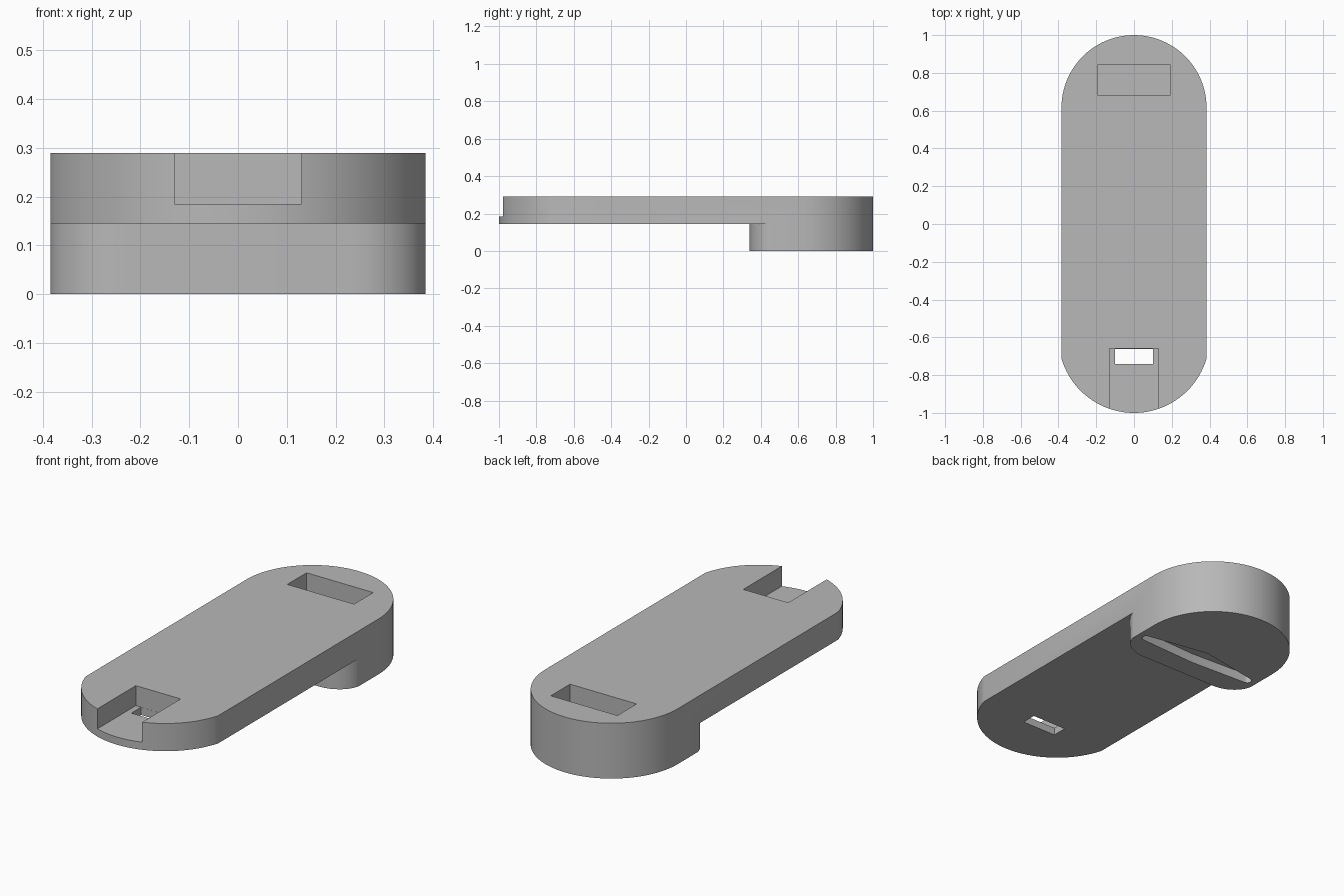
import bpy, bmesh
from math import sin, cos, pi, radians, asin

cube = bpy.data.objects.get("Cube")
if cube:
    bpy.data.objects.remove(cube, do_unlink=True)

grey = bpy.data.materials.new("matte_grey")
grey.use_nodes = True
colour = (0.48, 0.48, 0.48, 1)
grey.diffuse_color = colour
grey.node_tree.nodes["Principled BSDF"].inputs["Base Color"].default_value = colour

HALF_WIDTH, HEIGHT, PLATE_BOTTOM = 0.384, 0.29, 0.145


def arc(cx, cy, rx, ry, start, end, steps):
    """Points along an elliptical arc, angles in radians."""
    angles = [start + (end - start) * i / steps for i in range(steps + 1)]
    return [(cx + rx * cos(a), cy + ry * sin(a)) for a in angles]


def prism(name, outline, z0, z1):
    """Extrude a plan outline between two heights."""
    bm = bmesh.new()
    face = bm.faces.new([bm.verts.new((x, y, z0)) for x, y in outline])
    top = bmesh.ops.extrude_face_region(bm, geom=[face])["geom"]
    bmesh.ops.translate(bm, vec=(0, 0, z1 - z0),
                        verts=[v for v in top if isinstance(v, bmesh.types.BMVert)])
    bmesh.ops.recalc_face_normals(bm, faces=bm.faces)
    mesh = bpy.data.meshes.new(name)
    bm.to_mesh(mesh)
    bm.free()
    mesh.materials.append(grey)
    ob = bpy.data.objects.new(name, mesh)
    bpy.context.collection.objects.link(ob)
    return ob


def rect(x, y0, y1):
    return [(-x, y0), (x, y0), (x, y1), (-x, y1)]


# Body: round back end, slightly shallower round front end
front_r = 0.4
lean = asin(HALF_WIDTH / front_r)
outline = arc(0, 1 - HALF_WIDTH, HALF_WIDTH, HALF_WIDTH, 0, pi, 48)
outline += arc(0, front_r - 1, front_r, front_r, -pi / 2 - lean, -pi / 2 + lean, 40)
body = prism("holder_body", outline, 0, HEIGHT)

# Space under the plate, leaving a foot block with rounded front corners
corner = arc(0.23, 0.472, 0.156, 0.132, 0, -pi / 2, 12)
under = [(-0.6, -1.2), (0.6, -1.2), (0.6, 0.472)] + corner
under += [(-x, y) for x, y in reversed(corner)] + [(-0.6, 0.472)]

# Groove in the foot: wider in the middle, rounded tips
groove = arc(0.33, 0.49, 0.022, 0.022, -pi / 2, pi / 2, 8) + [(0.2, 0.535), (0, 0.57), (-0.2, 0.535)]
groove += arc(-0.33, 0.49, 0.022, 0.022, pi / 2, 3 * pi / 2, 8) + [(0, 0.452)]

cutters = [
    prism("under_space", under, -0.1, PLATE_BOTTOM),
    prism("front_notch", rect(0.13, -1.2, -0.66), 0.185, 0.4),
    prism("strap_hole", rect(0.1, -0.74, -0.6605), 0.05, 0.25),
    prism("back_pocket", rect(0.193, 0.684, 0.843), PLATE_BOTTOM, 0.4),
    prism("foot_groove", groove, -0.1, 0.05),
]
for cutter in cutters:
    cutter.hide_render = True
    mod = body.modifiers.new(cutter.name, "BOOLEAN")
    mod.operation, mod.solver, mod.object = "DIFFERENCE", "EXACT", cutter

# Bake the cuts and remove the cutters
bpy.context.view_layer.update()
baked = bpy.data.meshes.new_from_object(body.evaluated_get(bpy.context.evaluated_depsgraph_get()))
body.modifiers.clear()
body.data = baked
for cutter in cutters:
    bpy.data.objects.remove(cutter, do_unlink=True)

bpy.ops.object.select_all(action="DESELECT")
body.select_set(True)
bpy.context.view_layer.objects.active = body
bpy.ops.object.shade_smooth_by_angle(angle=radians(25))
